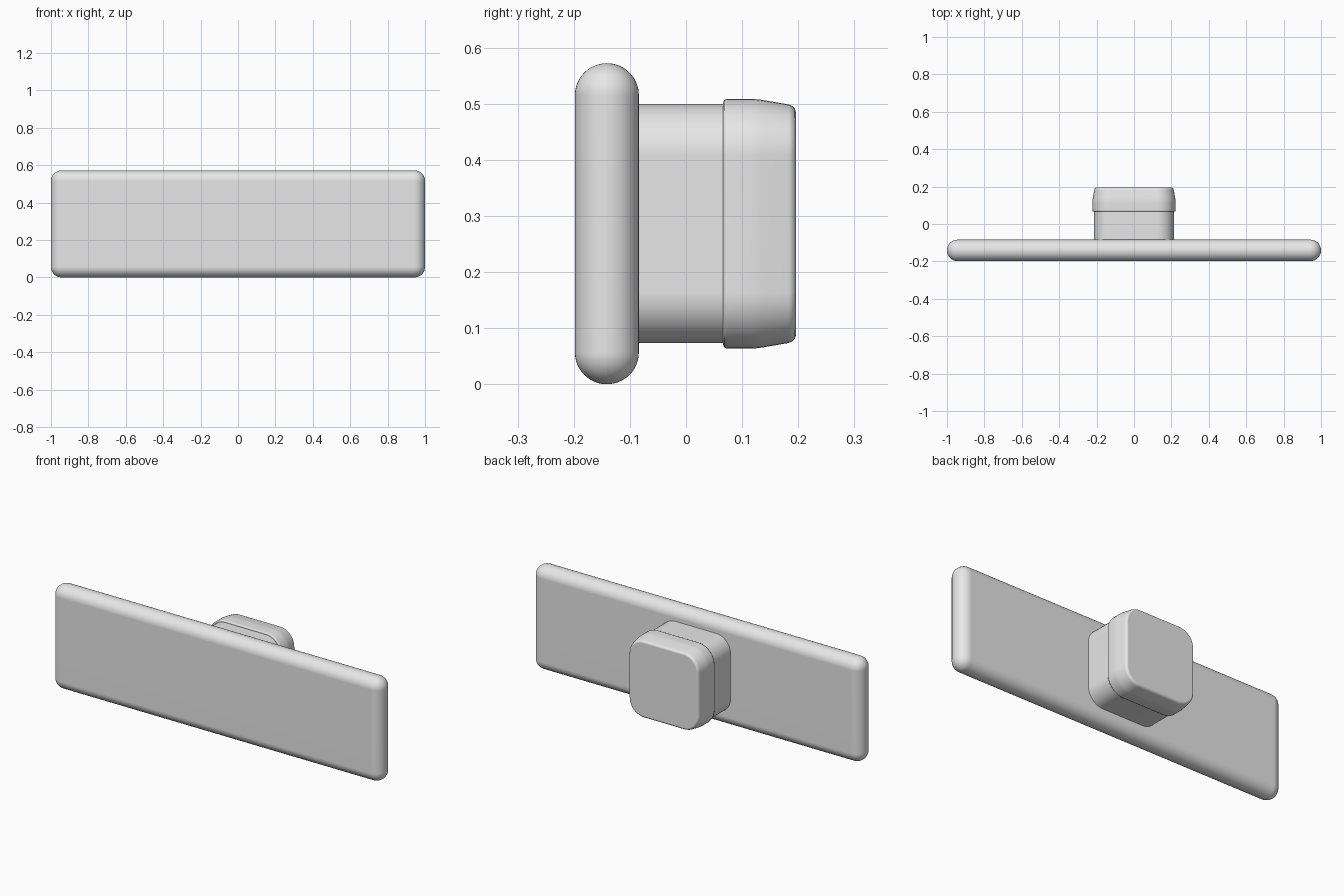
import bpy
import bmesh
from math import sin, cos, pi, radians

cube = bpy.data.objects.get("Cube")
if cube:
    bpy.data.objects.remove(cube, do_unlink=True)

# Single neutral grey
grey = bpy.data.materials.new("plain_grey")
grey.use_nodes = True
colour = (0.8, 0.8, 0.8, 1)
grey.diffuse_color = colour
for node in grey.node_tree.nodes:
    if node.type == 'BSDF_PRINCIPLED':
        node.inputs["Base Color"].default_value = colour

MID_Z = 0.286


def make_object(name, bm):
    bmesh.ops.recalc_face_normals(bm, faces=bm.faces)
    mesh = bpy.data.meshes.new(name)
    bm.to_mesh(mesh)
    bm.free()
    mesh.materials.append(grey)
    obj = bpy.data.objects.new(name, mesh)
    bpy.context.collection.objects.link(obj)
    return obj


def weight_normals(obj):
    mod = obj.modifiers.new("flat_face_normals", 'WEIGHTED_NORMAL')
    mod.keep_sharp = True


def rounded_square(half, radius, steps=10):
    """Outline points of a square with rounded corners."""
    points = []
    for corner in range(4):
        start = corner * pi / 2
        sx = 1 if corner in (0, 3) else -1
        sz = 1 if corner in (0, 1) else -1
        for i in range(steps + 1):
            a = start + i / steps * pi / 2
            points.append((sx * (half - radius) + radius * cos(a),
                           sz * (half - radius) + radius * sin(a)))
    return points


def loft(name, profile):
    """Join rounded squares along y; profile holds (y, half width)."""
    bm = bmesh.new()
    rings = []
    for y, half in profile:
        outline = rounded_square(half, half - 0.123)
        rings.append([bm.verts.new((x, y, MID_Z + z)) for x, z in outline])
    for a, b in zip(rings, rings[1:]):
        for i in range(len(a)):
            j = (i + 1) % len(a)
            bm.faces.new((a[i], a[j], b[j], b[i]))
    bm.faces.new(rings[0])
    bm.faces.new(rings[-1])
    obj = make_object(name, bm)
    bpy.ops.object.select_all(action='DESELECT')
    obj.select_set(True)
    bpy.context.view_layer.objects.active = obj
    bpy.ops.object.shade_smooth_by_angle(angle=radians(50))
    weight_normals(obj)
    return obj


# Long front plate with fully rounded rim
bm = bmesh.new()
bmesh.ops.create_cube(bm, size=1)
bmesh.ops.scale(bm, vec=(2, 0.114, 0.572), verts=bm.verts)
bmesh.ops.translate(bm, vec=(0, -0.141, MID_Z), verts=bm.verts)
for face in bm.faces:
    face.smooth = True
plate = make_object("front_plate", bm)
bevel = plate.modifiers.new("round_rim", 'BEVEL')
bevel.width = 0.0568
bevel.segments = 12
weight_normals(plate)

# Neck that joins the plate to the knob
loft("neck", [(-0.09, 0.213), (0.07, 0.213)])

# Knob with a small front lip, a tapered side and a softened back edge
loft("knob", [(0.066, 0.2155), (0.068, 0.2205), (0.073, 0.2225),
              (0.115, 0.2225), (0.125, 0.222), (0.135, 0.2208),
              (0.183, 0.2125), (0.189, 0.21), (0.194, 0.205),
              (0.196, 0.199)])
